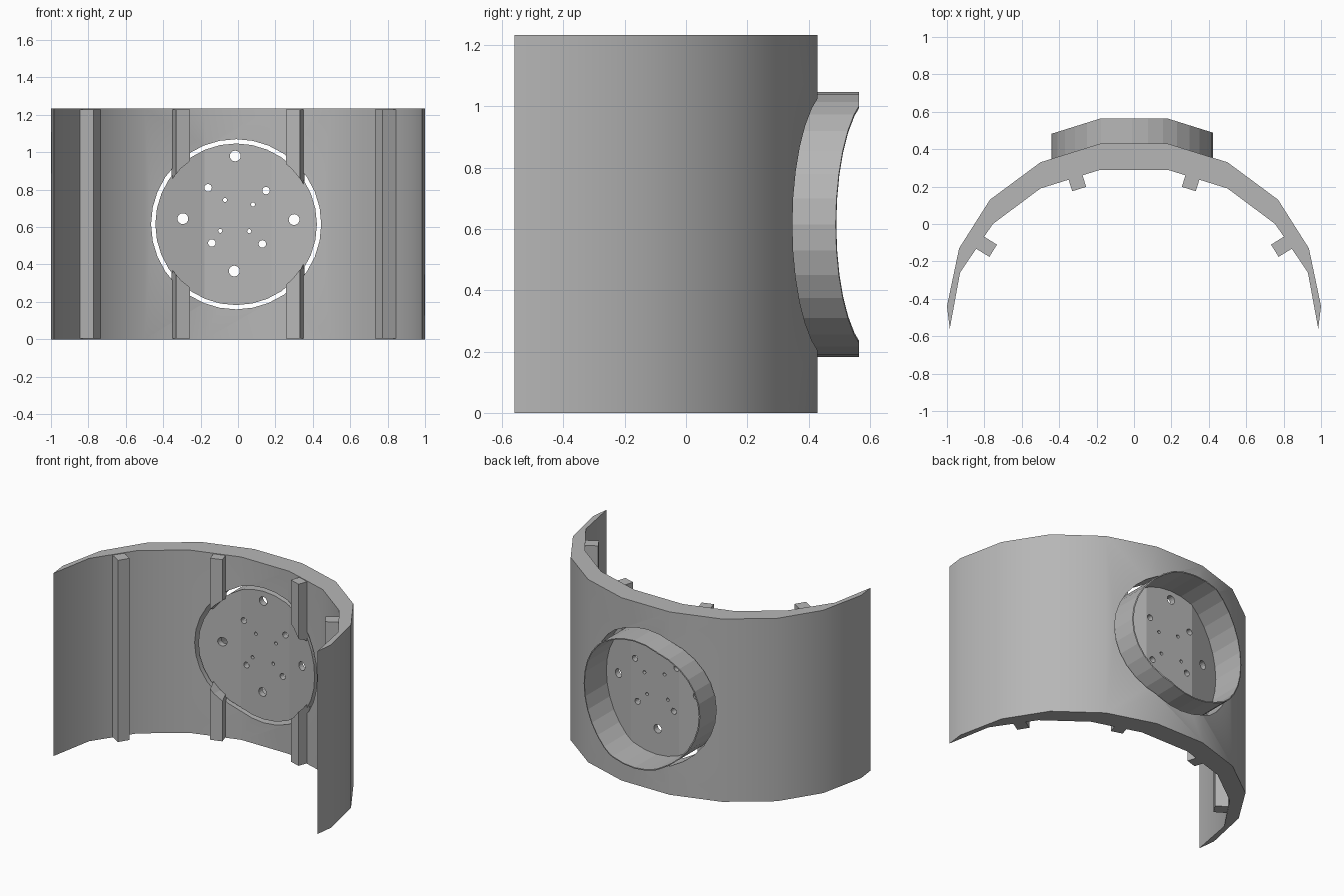
import bpy, bmesh, math
from mathutils import Matrix

if "Cube" in bpy.data.objects:
    bpy.data.objects.remove(bpy.data.objects["Cube"])

HEIGHT = 1.234
CX, CZ = -0.01, 0.615        # centre of the round port

grey = bpy.data.materials.new("plain grey")
grey.use_nodes = True
grey.diffuse_color = (0.47, 0.47, 0.47, 1)
grey.node_tree.nodes["Principled BSDF"].inputs["Base Color"].default_value = grey.diffuse_color


def finish(name, bm):
    bmesh.ops.recalc_face_normals(bm, faces=bm.faces)
    mesh = bpy.data.meshes.new(name)
    bm.to_mesh(mesh)
    bm.free()
    mesh.materials.append(grey)
    ob = bpy.data.objects.new(name, mesh)
    bpy.context.collection.objects.link(ob)
    return ob


def prism(name, outline, z0=0.0, z1=HEIGHT):
    """Extrude a plan outline upwards."""
    bm = bmesh.new()
    face = bm.faces.new([bm.verts.new((x, y, z0)) for x, y in outline])
    ext = bmesh.ops.extrude_face_region(bm, geom=[face])
    verts = [v for v in ext["geom"] if isinstance(v, bmesh.types.BMVert)]
    bmesh.ops.translate(bm, verts=verts, vec=(0, 0, z1 - z0))
    return finish(name, bm)


def cylinders(name, spots, sides):
    """Cylinders along y at (x, z, radius)."""
    bm = bmesh.new()
    for x, z, r in spots:
        m = Matrix.Translation((x, 0.3, z)) @ Matrix.Rotation(math.pi / 2, 4, "X")
        bmesh.ops.create_cone(bm, cap_ends=True, segments=sides,
                              radius1=r, radius2=r, depth=1.2, matrix=m)
    ob = finish(name, bm)
    ob.hide_render = True
    return ob


def boolean(ob, cutter, operation="DIFFERENCE"):
    """Apply a boolean and throw the cutter away."""
    mod = ob.modifiers.new("cut", "BOOLEAN")
    mod.operation, mod.solver, mod.object = operation, "EXACT", cutter
    with bpy.context.temp_override(object=ob, active_object=ob, selected_objects=[ob]):
        bpy.ops.object.modifier_apply(modifier=mod.name)
    bpy.data.objects.remove(cutter)


def mirrored(half):
    """Full left-to-right line from its right half."""
    return [(-x, y) for x, y in reversed(half)] + half


# Curved wall, tapering to its two ends
outer = [(0.18, 0.43), (0.5, 0.33), (0.77, 0.13), (0.935, -0.13), (1.0, -0.44), (0.985, -0.56)]
inner = [(0.18, 0.29), (0.5, 0.19), (0.755, 0.0), (0.93, -0.26)]
wall = prism("curved_wall", mirrored(outer) + mirrored(inner)[::-1])
boolean(wall, cylinders("port_cutter", [(CX, CZ, 0.455)], 32))
bpy.ops.object.select_all(action="DESELECT")
wall.select_set(True)
bpy.context.view_layer.objects.active = wall
bpy.ops.object.shade_smooth_by_angle(angle=math.radians(30))


# Round cup in the port: a thin rim and a curved plate that follow the wall
def band(name, near, far):
    line = mirrored(inner[:2])
    return prism(name, [(x, y + far) for x, y in line]
                 + [(x, y + near) for x, y in reversed(line)], 0.05, 1.2)


cup = band("port_cup", 0.0, 0.137 * 2)
boolean(cup, cylinders("cup_cutter", [(CX, CZ, 0.432)], 32), "INTERSECT")
recess = band("recess", 0.04, 0.5)
boolean(recess, cylinders("recess_cutter", [(CX, CZ, 0.425)], 32), "INTERSECT")
boolean(cup, recess)

# Holes through the plate in three sizes
holes = [(x, z, 0.029) for x, z in [(-0.015, 0.98), (-0.02, 0.365), (-0.295, 0.645), (0.3, 0.64)]]
holes += [(x, z, 0.02) for x, z in [(-0.16, 0.81), (0.15, 0.795), (-0.14, 0.515), (0.13, 0.51)]]
holes += [(x, z, 0.011) for x, z in [(-0.07, 0.745), (0.08, 0.72), (-0.095, 0.58), (0.06, 0.578)]]
boolean(cup, cylinders("hole_cutter", holes, 16))


# Upright ribs on the inside of the wall
def rib(name, side, tip, base, width):
    dx, dy = base[0] - tip[0], base[1] - tip[1]
    k = width / 2 / math.hypot(dx, dy)
    px, py = -dy * k, dx * k
    outline = [(tip[0] + px, tip[1] + py), (tip[0] - px, tip[1] - py),
               (base[0] - px, base[1] - py), (base[0] + px, base[1] + py)]
    return prism(name, [(side * x, y) for x, y in outline], 0.004, HEIGHT - 0.004)


for side, label in ((1, "left"), (-1, "right")):
    rib(label + "_outer_rib", side, (0.753, -0.143), (0.85, -0.083), 0.077)
    middle = rib(label + "_middle_rib", side, (0.293, 0.187), (0.319, 0.27), 0.078)
    boolean(middle, cylinders("rib_cutter", [(CX, CZ, 0.42)], 32))
